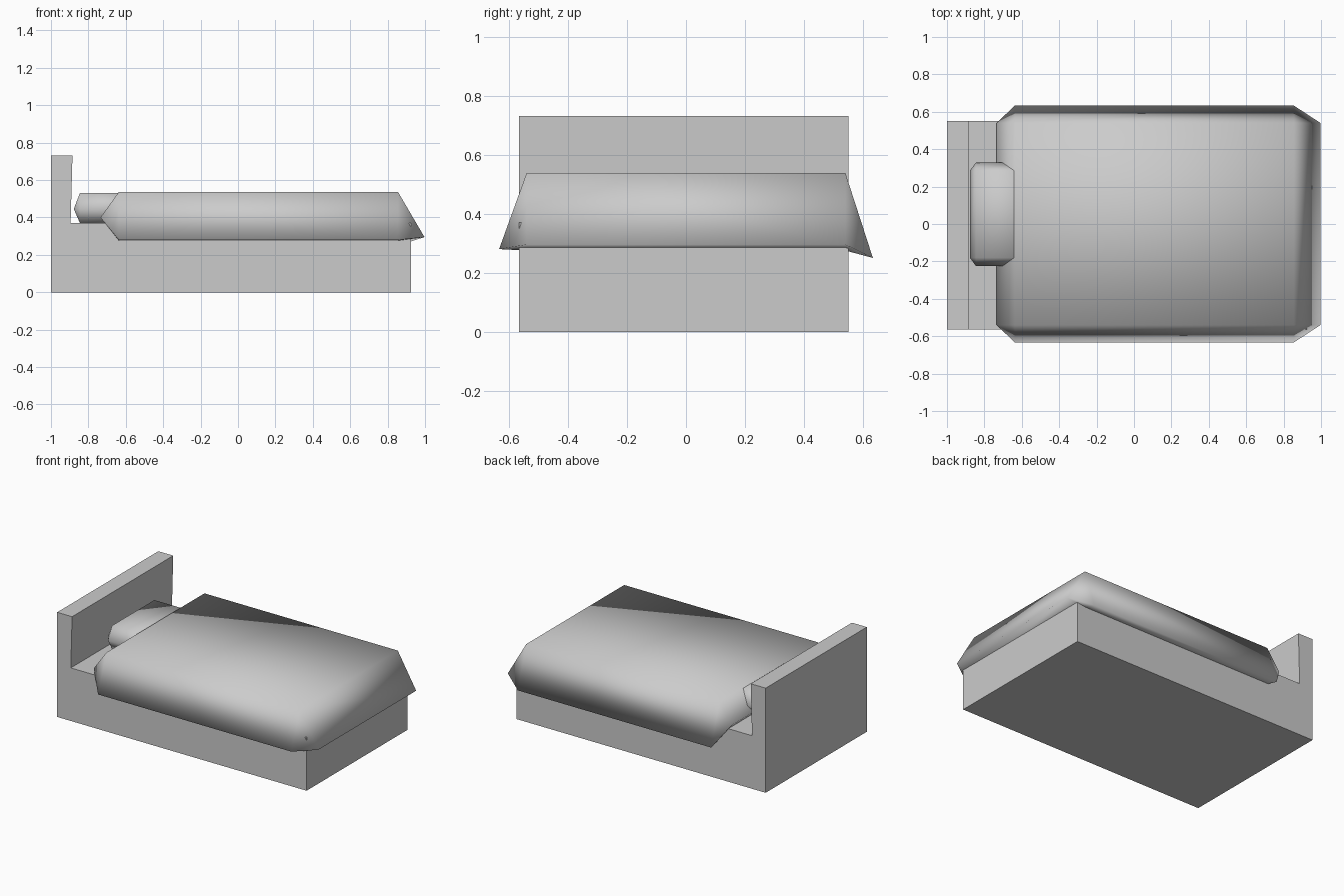
import bpy
import bmesh

old = bpy.data.objects.get("Cube")
if old:
    bpy.data.objects.remove(old, do_unlink=True)

grey = bpy.data.materials.new("light_grey")
grey.use_nodes = True
GREY = (0.6, 0.6, 0.6, 1)
grey.diffuse_color = GREY
grey.node_tree.nodes["Principled BSDF"].inputs["Base Color"].default_value = GREY


def finish(name, bm, smooth):
    bmesh.ops.recalc_face_normals(bm, faces=bm.faces[:])
    for face in bm.faces:
        face.smooth = smooth
    mesh = bpy.data.meshes.new(name)
    bm.to_mesh(mesh)
    bm.free()
    mesh.materials.append(grey)
    obj = bpy.data.objects.new(name, mesh)
    bpy.context.collection.objects.link(obj)


def extrude_profile(name, profile, y0, y1):
    """Prism along y from an (x, z) outline."""
    bm = bmesh.new()
    face = bm.faces.new([bm.verts.new((x, y0, z)) for x, z in profile])
    out = bmesh.ops.extrude_face_region(bm, geom=[face])["geom"]
    moved = [v for v in out if isinstance(v, bmesh.types.BMVert)]
    bmesh.ops.translate(bm, verts=moved, vec=(0, y1 - y0, 0))
    finish(name, bm, False)


def soft_block(name, inner, outer, z_top, z_bottom, skirt_z):
    """Chamfered block: two rectangles joined by four outer edges.
    Rectangles are (x0, x1, y0, y1); skirt_z is front, foot, back, head."""
    bm = bmesh.new()
    x0, x1, y0, y1 = inner
    ox0, ox1, oy0, oy1 = outer
    corners = [(x0, y0), (x1, y0), (x1, y1), (x0, y1)]
    top = [bm.verts.new((x, y, z_top)) for x, y in corners]
    low = [bm.verts.new((x, y, z_bottom)) for x, y in corners]
    edges = [((x0, oy0), (x1, oy0)), ((ox1, y0), (ox1, y1)),
             ((x1, oy1), (x0, oy1)), ((ox0, y1), (ox0, y0))]
    skirt = [[bm.verts.new((x, y, z)) for x, y in edge]
             for edge, z in zip(edges, skirt_z)]
    for ring in (top, low):
        bm.faces.new(ring)
        for i in range(4):
            j = (i + 1) % 4
            a, b = skirt[i]
            bm.faces.new((ring[i], ring[j], b, a))
            bm.faces.new((ring[j], skirt[j][0], b))
    finish(name, bm, True)


# Bed base with headboard in one solid outline
extrude_profile("bed_frame",
                [(-1, 0), (0.925, 0), (0.925, 0.37), (-0.895, 0.37),
                 (-0.885, 0.73), (-1, 0.73)], -0.565, 0.55)

# Blanket draped over the mattress, flaring at the sides and foot
soft_block("blanket", (-0.637, 0.855, -0.54, 0.54), (-0.735, 0.997, -0.633, 0.633),
           0.537, 0.275, (0.28, 0.295, 0.25, 0.4))

# Pillow tucked under the head of the blanket
soft_block("pillow", (-0.845, -0.56, -0.18, 0.285), (-0.878, -0.52, -0.225, 0.328),
           0.532, 0.37, (0.445,) * 4)
